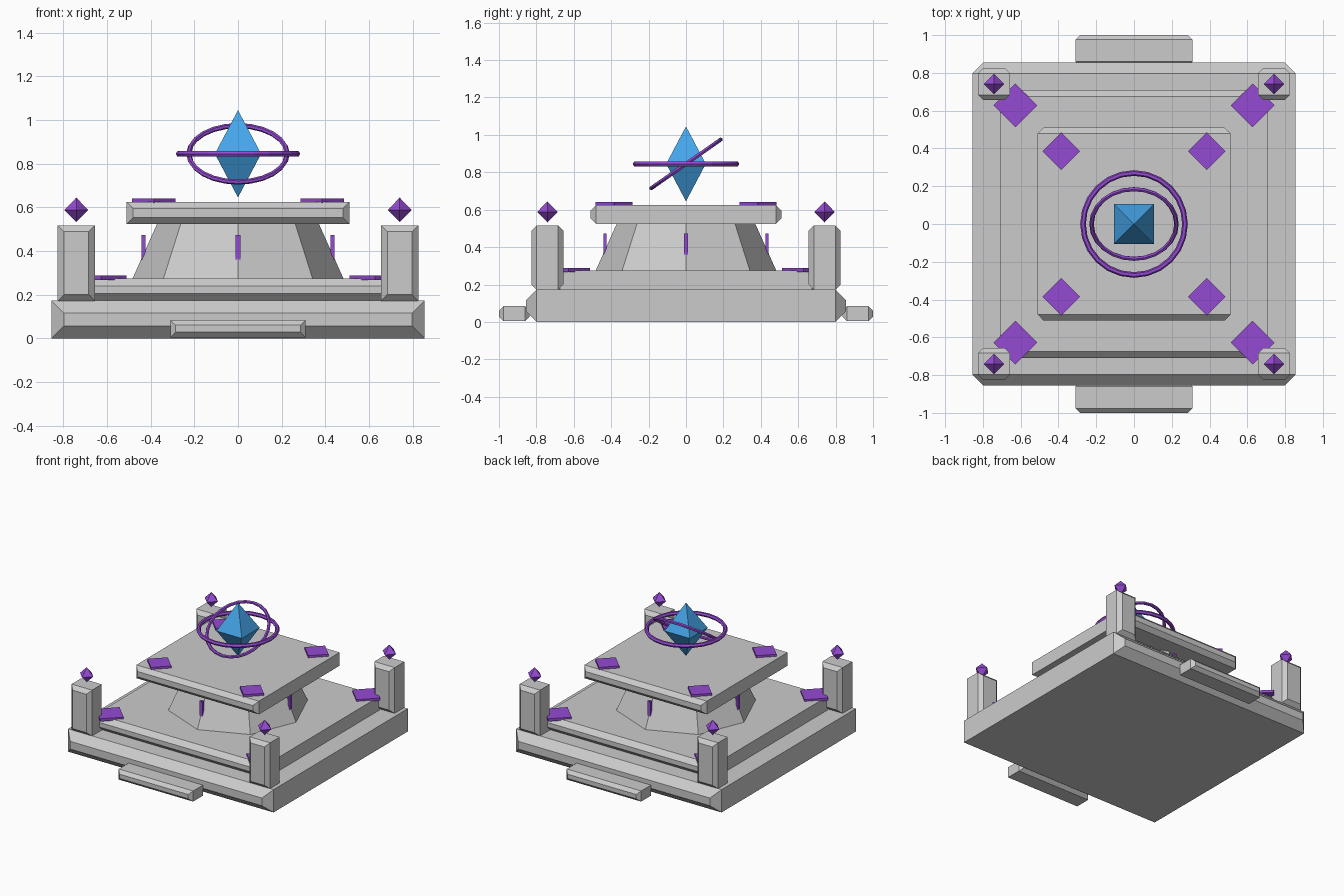
import bpy, bmesh
from math import radians, pi
from mathutils import Matrix

if "Cube" in bpy.data.objects:
    bpy.data.objects.remove(bpy.data.objects["Cube"])


def material(name, color):
    m = bpy.data.materials.new(name)
    m.diffuse_color = color
    m.use_nodes = True
    m.node_tree.nodes["Principled BSDF"].inputs["Base Color"].default_value = m.diffuse_color
    return m


PURPLE = material("purple_glow", (0.30, 0.07, 0.65, 1))
BLUE = material("blue_crystal", (0.06, 0.38, 0.82, 1))


def finish(bm, name, mat=None):
    bmesh.ops.recalc_face_normals(bm, faces=bm.faces)
    me = bpy.data.meshes.new(name)
    bm.to_mesh(me)
    bm.free()
    if mat:
        me.materials.append(mat)
    ob = bpy.data.objects.new(name, me)
    bpy.context.collection.objects.link(ob)
    return ob


def block(name, center, size, chamfer=0, mat=None, turn=0):
    """Box whose front and back rims are chamfered."""
    bm = bmesh.new()
    bmesh.ops.create_cube(bm, size=1)
    bmesh.ops.scale(bm, vec=size, verts=bm.verts)
    if chamfer:
        rims = [e for e in bm.edges if abs(e.verts[0].co.y - e.verts[1].co.y) < 1e-5]
        bmesh.ops.bevel(bm, geom=rims, offset=chamfer, segments=1, affect='EDGES')
    bm.transform(Matrix.Translation(center) @ Matrix.Rotation(turn, 4, 'Z'))
    return finish(bm, name, mat)


def octahedron(name, center, radius, half_height, mat, turn=0):
    bm = bmesh.new()
    for s in (1, -1):
        bmesh.ops.create_cone(bm, cap_ends=False, segments=4, radius1=radius, radius2=0,
                              depth=half_height,
                              matrix=Matrix.Rotation(0 if s > 0 else pi, 4, 'X')
                              @ Matrix.Translation((0, 0, half_height / 2)))
    bmesh.ops.remove_doubles(bm, verts=bm.verts, dist=1e-4)
    bm.transform(Matrix.Translation(center) @ Matrix.Rotation(turn, 4, 'Z'))
    return finish(bm, name, mat)


def ring(name, major, minor, tilt):
    bpy.ops.mesh.primitive_torus_add(major_radius=major, minor_radius=minor,
                                     major_segments=24, minor_segments=6,
                                     location=(0, 0, 0.845), rotation=(tilt, 0, 0))
    ob = bpy.context.object
    ob.name = name
    ob.data.materials.append(PURPLE)


# Stepped stone platform
block("base_slab", (0, 0, 0.086), (1.71, 1.71, 0.172), 0.057)
block("second_tier", (0, 0, 0.222), (1.42, 1.42, 0.105), 0.035)
block("altar_top", (0, 0, 0.574), (1.02, 1.02, 0.1), 0.03)

# Eight-sided tapering pedestal
bm = bmesh.new()
bmesh.ops.create_cone(bm, cap_ends=True, segments=8, radius1=0.483, radius2=0.37,
                      depth=0.252, matrix=Matrix.Translation((0, 0, 0.4)))
finish(bm, "pedestal")

# Front and back steps
for side, y in (("front", -1), ("back", 1)):
    block(side + "_step", (0, y * 0.918, 0.044), (0.62, 0.164, 0.08), 0.024)

# Corner posts with gems, and flat rune tiles on both levels
for sx in (-1, 1):
    for sy in (-1, 1):
        tag = ("back_" if sy > 0 else "front_") + ("right" if sx > 0 else "left")
        block(tag + "_post", (sx * 0.741, sy * 0.741, 0.344), (0.17, 0.17, 0.345), 0.028)
        octahedron(tag + "_post_gem", (sx * 0.741, sy * 0.741, 0.588), 0.055, 0.056, PURPLE)
        block(tag + "_lower_rune", (sx * 0.628, sy * 0.628, 0.277), (0.164, 0.164, 0.02),
              0, PURPLE, pi / 4)
        block(tag + "_upper_rune", (sx * 0.385, sy * 0.385, 0.63), (0.141, 0.141, 0.02),
              0, PURPLE, pi / 4)

# Upright glow strips on the pedestal corners
for i, side in enumerate(("front", "right", "back", "left")):
    pos = Matrix.Rotation(i * pi / 2, 3, 'Z') @ Matrix.Translation((0, -0.433, 0.415)).translation
    block(side + "_glow_strip", pos, (0.024, 0.018, 0.114), 0, PURPLE, i * pi / 2)

# Floating crystal and its two rings
octahedron("crystal", (0, 0, 0.845), 0.15, 0.2, BLUE, pi / 4)
ring("level_ring", 0.27, 0.015, 0)
ring("tilted_ring", 0.225, 0.012, radians(35))
